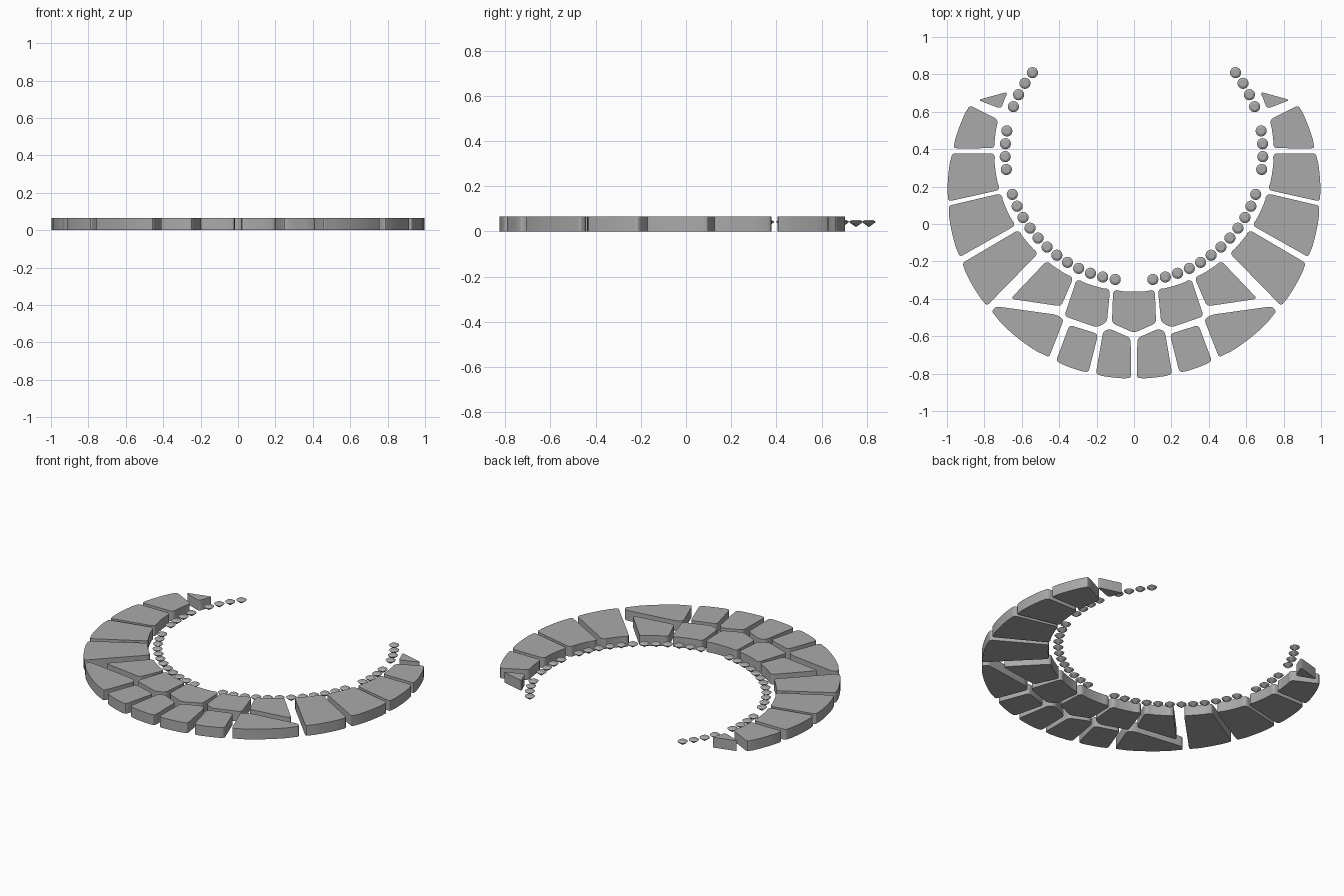
import bpy, bmesh
from math import radians, cos, sin
from mathutils import Vector

old = bpy.data.objects.get("Cube")
if old:
    bpy.data.objects.remove(old, do_unlink=True)

grey = bpy.data.materials.new("plain_grey")
grey.use_nodes = True
colour = (0.4, 0.4, 0.4, 1)
grey.diffuse_color = colour
grey.node_tree.nodes["Principled BSDF"].inputs["Base Color"].default_value = colour

HEIGHT = 0.066
# Outer and inner rims of the collar: centre and radius
RIMS = [(Vector((0, 0.17)), 0.997), (Vector((0, 0.385)), 0.747)]


def finish(bm, name):
    bmesh.ops.recalc_face_normals(bm, faces=bm.faces)
    mesh = bpy.data.meshes.new(name)
    bm.to_mesh(mesh)
    bm.free()
    mesh.materials.append(grey)
    obj = bpy.data.objects.new(name, mesh)
    bpy.context.collection.objects.link(obj)
    return obj


def rim_of(p):
    for rim in RIMS:
        if abs((p - rim[0]).length - rim[1]) < 0.02:
            return rim
    return None


def on_rim(p, rim):
    return rim[0] + (p - rim[0]).normalized() * rim[1]


def outline(corners, radius=0.022):
    """Snap corners to the rims, round them and bend the rim edges."""
    pts = [Vector(c) for c in corners]
    rims = [rim_of(p) for p in pts]
    pts = [on_rim(p, r) if r else p for p, r in zip(pts, rims)]
    n = len(pts)
    result = []
    for i, p in enumerate(pts):
        prev, nxt = pts[i - 1], pts[(i + 1) % n]
        a = p + (prev - p).normalized() * min(radius, (prev - p).length * 0.4)
        b = p + (nxt - p).normalized() * min(radius, (nxt - p).length * 0.4)
        for k in range(5):
            t = k / 4
            result.append(a * (1 - t) ** 2 + p * 2 * t * (1 - t) + b * t * t)
        rim = rims[i]
        if rim and rim is rims[(i + 1) % n]:
            for k in range(1, 8):
                t = 0.08 + 0.84 * k / 8
                result.append(on_rim(p.lerp(nxt, t), rim))
    return result


def plate(name, corners, side=1):
    bm = bmesh.new()
    base = bm.faces.new([bm.verts.new((p.x * side, p.y, 0)) for p in outline(corners)])
    top = bmesh.ops.extrude_face_region(bm, geom=[base])
    verts = [v for v in top["geom"] if isinstance(v, bmesh.types.BMVert)]
    bmesh.ops.translate(bm, verts=verts, vec=(0, 0, HEIGHT))
    obj = finish(bm, name)
    bpy.ops.object.select_all(action='DESELECT')
    obj.select_set(True)
    bpy.context.view_layer.objects.active = obj
    bpy.ops.object.shade_smooth_by_angle(angle=radians(25))


# Flat plates of the left half, from the open end to the middle
plates = {
    "end_plate": [(.67, .705), (.835, .663), (.708, .615)],
    "upper_plate": [(.717, .556), (.888, .64), (.97, .405), (.742, .405)],
    "side_plate": [(.742, .378), (.975, .378), (.995, .12), (.725, .18)],
    "lower_side_plate": [(.718, .162), (.995, .097), (.948, -.183), (.64, -.012)],
    "corner_plate": [(.63, -.04), (.92, -.21), (.785, -.437), (.52, -.165)],
    "inner_wide_plate": [(.465, -.195), (.66, -.40), (.39, -.44), (.325, -.29)],
    "inner_narrow_plate": [(.31, -.302), (.372, -.493), (.2, -.553), (.145, -.525), (.128, -.352)],
    "outer_wide_plate": [(.74, -.44), (.77, -.477), (.455, -.715), (.375, -.51), (.415, -.485)],
    "outer_narrow_plate": [(.345, -.54), (.418, -.735), (.245, -.8), (.192, -.588)],
    "outer_middle_plate": [(.018, -.61), (.13, -.56), (.165, -.575), (.205, -.805), (.015, -.825)],
}
for name, corners in plates.items():
    plate("left_" + name, corners)
    plate("right_" + name, corners, -1)
plate("centre_plate", [(-.112, -.357), (.112, -.357), (.118, -.53), (0, -.582), (-.118, -.53)])


def stone(name, x, y, sides=16):
    """Cut stone: flat table, sloping crown, pointed underside."""
    bm = bmesh.new()
    rings = []
    for r, z in ((0.018, 0.051), (0.03, 0.043), (0.027, 0.039)):
        rings.append([bm.verts.new((x + r * cos(radians(360 * k / sides)),
                                    y + r * sin(radians(360 * k / sides)), z))
                      for k in range(sides)])
    tip = bm.verts.new((x, y, 0.019))
    bm.faces.new(rings[0])
    for k in range(sides):
        j = (k + 1) % sides
        for a, b in zip(rings, rings[1:]):
            bm.faces.new((a[k], a[j], b[j], b[k]))
        bm.faces.new((rings[-1][k], rings[-1][j], tip))
    finish(bm, name)


# Three rows of stones along the inside: first angle, last angle, count
number = 0
for first, last, count in ((38, 20.6, 4), (9.4, -7.8, 4), (-19.2, -81.6, 12)):
    for k in range(count):
        angle = radians(first + (last - first) * k / (count - 1))
        number += 1
        for label, side in (("left", 1), ("right", -1)):
            stone(f"{label}_stone_{number}", side * 0.689 * cos(angle), 0.385 + 0.689 * sin(angle))
